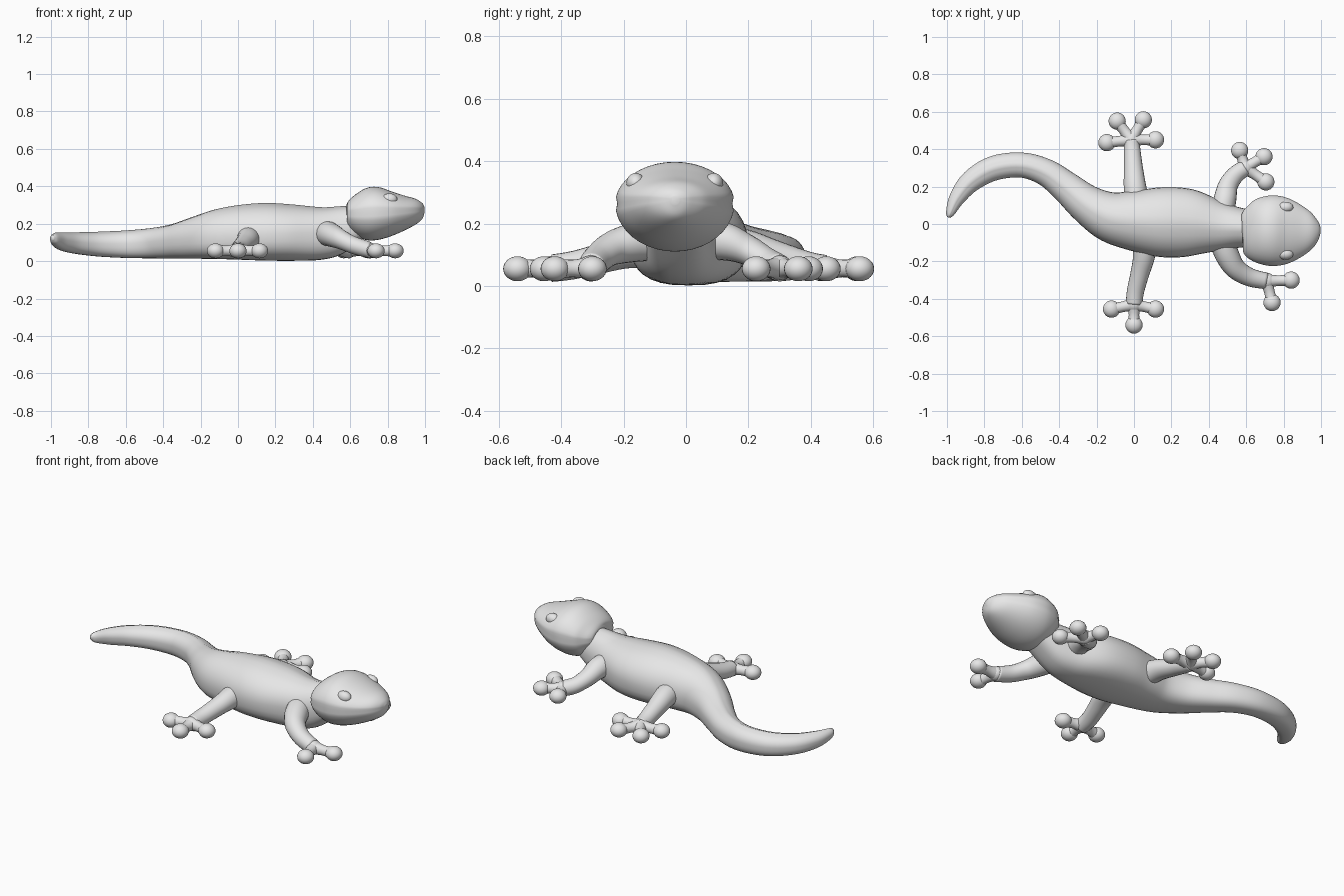
import bpy, bmesh, math
from mathutils import Vector

skin = bpy.data.materials.new("grey skin")
skin.diffuse_color = (0.8, 0.8, 0.8, 1)


def spline(pts, steps):
    """Catmull-Rom resampling of stations of any dimension."""
    out = []
    n = len(pts)
    for i in range(n - 1):
        p0, p1, p2, p3 = (pts[max(i - 1, 0)], pts[i], pts[i + 1], pts[min(i + 2, n - 1)])
        for s in range(steps):
            t = s / steps
            out.append([0.5 * (2 * b + (c - a) * t + (2 * a - 5 * b + 4 * c - d) * t * t
                               + (3 * b - a - 3 * c + d) * t ** 3)
                        for a, b, c, d in zip(p0, p1, p2, p3)])
    out.append(list(pts[-1]))
    return out


def finish(name, bm):
    bmesh.ops.recalc_face_normals(bm, faces=bm.faces[:])
    for f in bm.faces:
        f.smooth = True
    me = bpy.data.meshes.new(name)
    bm.to_mesh(me)
    bm.free()
    me.materials.append(skin)
    ob = bpy.data.objects.new(name, me)
    bpy.context.collection.objects.link(ob)
    return ob


def loft(name, stations, sides=32, steps=5, belly=1.0, groove=0.0, crest=0.0):
    """Stations are (x, y, half width, z low, z seam, z high)."""
    st = spline(stations, steps)
    bm = bmesh.new()
    rings = []
    for i, (x, y, w, lo, seam, hi) in enumerate(st):
        a, b = st[max(i - 1, 0)], st[min(i + 1, len(st) - 1)]
        side = Vector((-(b[1] - a[1]), b[0] - a[0])).normalized()
        ring = []
        for k in range(sides):
            t = 2 * math.pi * k / sides
            c, s = math.cos(t), math.sin(t)
            if s < -1e-6:      # flatter underside
                c = math.copysign(abs(c) ** belly, c)
                z = seam - (seam - lo) * abs(s) ** belly
            else:
                z = seam + (hi - seam) * s
            r = w * c
            if k % (sides // 2) == 0:
                r *= 1 - groove
            if k == sides // 4:
                z += crest
            ring.append(bm.verts.new((x + side.x * r, y + side.y * r, z)))
        rings.append(ring)
    for p, q in zip(rings, rings[1:]):
        for k in range(sides):
            j = (k + 1) % sides
            bm.faces.new((p[k], p[j], q[j], q[k]))
    bm.faces.new(rings[0])
    bm.faces.new(rings[-1])
    return finish(name, bm)


def ball(name, loc, scale):
    bm = bmesh.new()
    bmesh.ops.create_uvsphere(bm, u_segments=24, v_segments=14, radius=1)
    for v in bm.verts:
        v.co = Vector(loc) + Vector([a * b for a, b in zip(v.co, scale)])
    return finish(name, bm)


def tube(name, pts):
    """Points are (x, y, z, radius)."""
    return loft(name, [(x, y, r, z - r, z, z + r) for x, y, z, r in pts], sides=20)


# body and tail in one sweep
loft("body_and_tail", [
    (-0.99, 0.035, 0.008, 0.115, 0.125, 0.135),
    (-0.982, 0.06, 0.024, 0.09, 0.12, 0.147),
    (-0.945, 0.14, 0.043, 0.06, 0.11, 0.15),
    (-0.87, 0.23, 0.058, 0.04, 0.10, 0.15),
    (-0.75, 0.298, 0.066, 0.025, 0.095, 0.153),
    (-0.60, 0.315, 0.067, 0.017, 0.095, 0.16),
    (-0.47, 0.275, 0.073, 0.015, 0.10, 0.172),
    (-0.36, 0.195, 0.085, 0.014, 0.11, 0.192),
    (-0.25, 0.105, 0.105, 0.013, 0.12, 0.23),
    (-0.13, 0.04, 0.135, 0.012, 0.13, 0.27),
    (0.0, 0.018, 0.162, 0.008, 0.14, 0.295),
    (0.15, 0.01, 0.187, 0.003, 0.145, 0.307),
    (0.30, 0.006, 0.18, 0.002, 0.15, 0.298),
    (0.45, -0.012, 0.135, 0.008, 0.155, 0.284),
    (0.56, -0.02, 0.108, 0.04, 0.165, 0.29),
    (0.68, -0.03, 0.09, 0.13, 0.20, 0.29),
], belly=0.75, crest=0.004)

# head with a mouth groove at the seam
loft("head", [
    (0.578, -0.03, 0.07, 0.21, 0.255, 0.295),
    (0.59, -0.03, 0.118, 0.18, 0.255, 0.32),
    (0.63, -0.033, 0.16, 0.135, 0.258, 0.358),
    (0.69, -0.035, 0.184, 0.112, 0.262, 0.392),
    (0.75, -0.036, 0.191, 0.114, 0.265, 0.396),
    (0.82, -0.037, 0.178, 0.134, 0.268, 0.373),
    (0.89, -0.037, 0.143, 0.164, 0.272, 0.35),
    (0.95, -0.036, 0.098, 0.196, 0.276, 0.333),
    (0.985, -0.035, 0.05, 0.225, 0.278, 0.31),
    (0.998, -0.035, 0.012, 0.262, 0.278, 0.288),
], sides=40, groove=0.035)

# eyes
for s in (1, -1):
    ball("eye", (0.81, -0.036 + s * 0.125, 0.33), (0.042, 0.03, 0.032))

# legs: path from the body, then toe tips round the palm
LEGS = {
    "back_left_leg": (
        [(0.02, 0.08, 0.125, 0.07), (0.005, 0.2, 0.12, 0.06), (-0.004, 0.31, 0.09, 0.05),
         (-0.01, 0.40, 0.065, 0.044), (-0.015, 0.45, 0.057, 0.042)],
        [(-0.09, 0.55), (0.05, 0.557), (-0.145, 0.435), (0.115, 0.45)]),
    "back_right_leg": (
        [(0.06, -0.08, 0.125, 0.07), (0.052, -0.18, 0.115, 0.058), (0.03, -0.27, 0.09, 0.05),
         (0.008, -0.36, 0.067, 0.046), (0.0, -0.43, 0.057, 0.044)],
        [(-0.12, -0.455), (0.0, -0.54), (0.115, -0.455)]),
    "front_left_leg": (
        [(0.47, 0.04, 0.15, 0.065), (0.488, 0.14, 0.14, 0.06), (0.505, 0.21, 0.11, 0.052),
         (0.545, 0.265, 0.075, 0.047), (0.595, 0.3, 0.058, 0.044)],
        [(0.565, 0.393), (0.695, 0.36), (0.705, 0.225)]),
    "front_right_leg": (
        [(0.47, -0.09, 0.15, 0.068), (0.50, -0.17, 0.14, 0.064), (0.545, -0.24, 0.12, 0.056),
         (0.62, -0.285, 0.085, 0.049), (0.71, -0.305, 0.058, 0.044)],
        [(0.84, -0.30), (0.738, -0.42)]),
}
for name, (path, toes) in LEGS.items():
    tube(name, path)
    px, py, pz, pr = path[-1]
    ball(name + "_palm", (px, py, pz), (pr, pr, pr * 0.9))
    for tx, ty in toes:
        dx, dy = tx - px, ty - py
        tube(name + "_toe", [(px, py, pz, 0.038), (px + dx * 0.5, py + dy * 0.5, 0.056, 0.028),
                             (tx, ty, 0.055, 0.034)])
        ball(name + "_toe_tip", (tx, ty, 0.055), (0.046, 0.046, 0.04))
